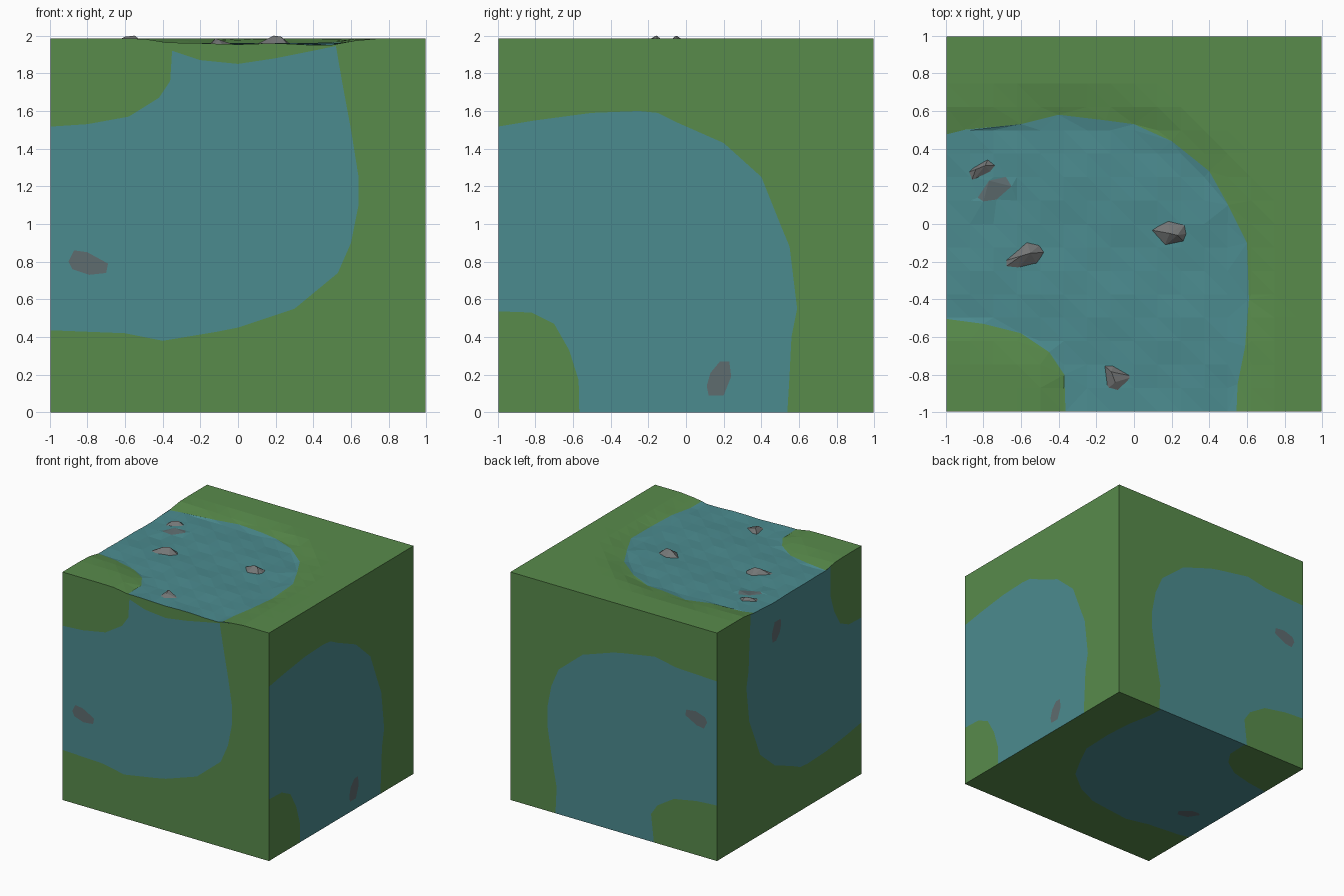
import bpy, bmesh, math
from mathutils import Vector
from mathutils.geometry import delaunay_2d_cdt, closest_point_on_tri, intersect_point_line

if "Cube" in bpy.data.objects:
    bpy.data.objects.remove(bpy.data.objects["Cube"])

S, TOP = 0.995, 1.985      # half width of the block, grass level


def material(name, rgb):
    m = bpy.data.materials.new(name)
    lin = [(c / 255 / 12.92) if c < 11 else ((c / 255 + 0.055) / 1.055) ** 2.4 for c in rgb]
    m.diffuse_color = (*lin, 1)
    m.use_nodes = True
    m.node_tree.nodes["Principled BSDF"].inputs["Base Color"].default_value = m.diffuse_color
    return m


GRASS = material("grass_green", (88, 139, 75))
WATER = material("water_blue", (75, 139, 143))
STAIN = material("sunken_stone", (94, 108, 111))
ROCK = material("rock_grey", (116, 118, 118))

# water outlines (they run past the block edge and get trimmed there)
top_water = [(-1.1, .45), (-.9, .5), (-.6, .53), (-.4, .58), (-.15, .55), (0, .53), (.2, .44),
             (.4, .28), (.5, .1), (.6, -.1), (.61, -.4), (.59, -.65), (.55, -.85), (.54, -1.1),
             (-.36, -1.1), (-.37, -.8), (-.45, -.68), (-.6, -.58), (-.8, -.53), (-1.1, -.49)]
front_water = [(-1.1, 1.51), (-.8, 1.53), (-.58, 1.57), (-.42, 1.67), (-.36, 1.76), (-.35, 1.92),
               (-.2, 1.87), (0, 1.85), (.2, 1.88), (.4, 1.92), (.52, 1.945), (.55, 1.77), (.6, 1.5),
               (.64, 1.25), (.64, 1.1), (.6, .9), (.53, .74), (.3, .55), (0, .45), (-.1, .43),
               (-.4, .38), (-.6, .42), (-1.1, .44)]
right_water = [(-1.1, 1.5), (-.8, 1.55), (-.5, 1.59), (-.25, 1.6), (-.15, 1.59), (-.05, 1.54),
               (.2, 1.43), (.4, 1.25), (.5, 1), (.55, .88), (.59, .55), (.56, .4), (.55, .2),
               (.52, -.3), (-.56, -.3), (-.57, .17), (-.62, .33), (-.7, .47), (-.82, .53), (-1.1, .54)]
back_water = [(x, 2 - z) for x, z in front_water[:5]] + [(-.41, -.2), (.57, -.2)] + \
             [(x, 2 - z) for x, z in front_water[11:]]

# stones drawn flat under the water
top_stain = [(-.83, .14), (-.77, .23), (-.68, .25), (-.65, .2), (-.73, .13), (-.8, .12)]
front_stain = [(-.9, .8), (-.87, .86), (-.8, .85), (-.69, .79), (-.7, .74), (-.79, .73), (-.88, .76)]
right_stain = [(.11, .14), (.12, .09), (.2, .09), (.24, .19), (.23, .27), (.18, .27), (.13, .21)]


def inside(p, poly):
    hit = False
    for (ax, ay), (bx, by) in zip(poly, poly[1:] + poly[:1]):
        if (ay > p[1]) != (by > p[1]) and p[0] < (bx - ax) * (p[1] - ay) / (by - ay) + ax:
            hit = not hit
    return hit


def shore_distance(p):
    best = 9
    for a, b in zip(top_water, top_water[1:] + top_water[:1]):
        q, t = intersect_point_line(Vector(p), Vector(a), Vector(b))[:2]
        t = min(1, max(0, t))
        best = min(best, (Vector(a).lerp(Vector(b), t) - Vector(p)).length)
    return -best if inside(p, top_water) else best


def height(x, y):
    # flat grass, sloping bank, rippled river bed
    t = min(1, max(0, (0.17 - shore_distance((x, y))) / 0.22))
    t = t * t * (3 - 2 * t)
    ripple = 0.007 * math.sin(31 * x + 13 * y) * math.cos(23 * y - 17 * x)
    return TOP - t * (0.03 + ripple)


def fill_side(bm, outline, water, stain, place, out, extra=()):
    """Triangulate one side of the block with water and stone cut into it."""
    pts, edges = [], []
    for loop in (outline, water, stain):
        n = len(pts)
        pts += [Vector(p) for p in loop]
        edges += [(n + i, n + (i + 1) % len(loop)) for i in range(len(loop))]
    pts += [Vector(p) for p in extra]
    vs, _, fs, *_ = delaunay_2d_cdt(pts, edges, [], 0, 1e-5)
    bv = [bm.verts.new(place(*v)) for v in vs]
    for f in fs:
        c = sum((vs[i] for i in f), Vector((0, 0))) / len(f)
        if not inside(c, outline):
            continue
        face = bm.faces.new([bv[i] for i in f])
        face.normal_update()
        if face.normal.dot(Vector(out)) < 0:
            face.normal_flip()
        face.material_index = 2 if inside(c, stain) else 1 if inside(c, water) else 0


def finish(bm, name, mats):
    loose = [v for v in bm.verts if not v.link_faces]
    bmesh.ops.delete(bm, geom=loose, context='VERTS')
    me = bpy.data.meshes.new(name)
    bm.to_mesh(me)
    bm.free()
    for m in mats:
        me.materials.append(m)
    bpy.context.collection.objects.link(bpy.data.objects.new(name, me))


# terrain block
N = 16
ticks = [-S + 2 * S * i / N for i in range(N + 1)]
square = [(t, -S) for t in ticks[:-1]] + [(S, t) for t in ticks[:-1]] + \
         [(-t, S) for t in ticks[:-1]] + [(-S, -t) for t in ticks[:-1]]
grid = [(x, y) for x in ticks[1:-1] for y in ticks[1:-1]]


def wall(h):
    return [(-S, 0), (S, 0)] + [(t, h(t)) for t in reversed(ticks)]


def flip(poly, a, b):
    return [(u, a - b * v) for u, v in poly]


bm = bmesh.new()
fill_side(bm, square, top_water, top_stain, lambda x, y: (x, y, height(x, y)), (0, 0, 1), grid)
fill_side(bm, [(-S, -S), (S, -S), (S, S), (-S, S)], flip(top_water, 0, 1), flip(top_stain, 0, 1),
          lambda x, y: (x, y, 0), (0, 0, -1))
fill_side(bm, wall(lambda t: height(t, -S)), front_water, front_stain,
          lambda u, v: (u, -S, v), (0, -1, 0))
fill_side(bm, wall(lambda t: height(t, S)), back_water, flip(front_stain, 1.98, 1),
          lambda u, v: (u, S, v), (0, 1, 0))
fill_side(bm, wall(lambda t: height(S, t)), right_water, right_stain,
          lambda u, v: (S, u, v), (1, 0, 0))
fill_side(bm, wall(lambda t: height(-S, t)), flip(right_water, 1.86, .93), flip(right_stain, 1.86, .93),
          lambda u, v: (-S, u, v), (-1, 0, 0))
bmesh.ops.remove_doubles(bm, verts=bm.verts, dist=1e-4)
finish(bm, "river_block", [GRASS, WATER, STAIN])


# rocks: faceted stones with a low rim and an off-centre ridge
def rock(name, rim, ridge, z):
    bm = bmesh.new()
    for p in rim:
        bm.verts.new((*p, 1.945))
    for p in rim:
        bm.verts.new((*p, 1.925))
    for i, p in enumerate(ridge):
        bm.verts.new((*p, z - 0.006 * i))
    bmesh.ops.convex_hull(bm, input=bm.verts)
    bmesh.ops.recalc_face_normals(bm, faces=bm.faces)
    finish(bm, name, [ROCK])


rock("rock_west", [(-.89, .27), (-.86, .3), (-.77, .355), (-.71, .31), (-.75, .26), (-.87, .21)],
     [(-.79, .31), (-.84, .29)], 1.985)
rock("rock_middle", [(-.7, -.24), (-.7, -.2), (-.57, -.09), (-.5, -.11), (-.47, -.15), (-.51, -.22), (-.62, -.245)],
     [(-.55, -.155), (-.6, -.17)], 2.0)
rock("rock_east", [(.08, -.03), (.18, .03), (.28, .01), (.29, -.05), (.27, -.1), (.16, -.12)],
     [(.19, -.05), (.23, -.06)], 2.0)
rock("rock_south", [(-.16, -.75), (-.11, -.75), (0, -.81), (-.08, -.9), (-.15, -.885)],
     [(-.12, -.785), (-.1, -.84)], 1.985)
